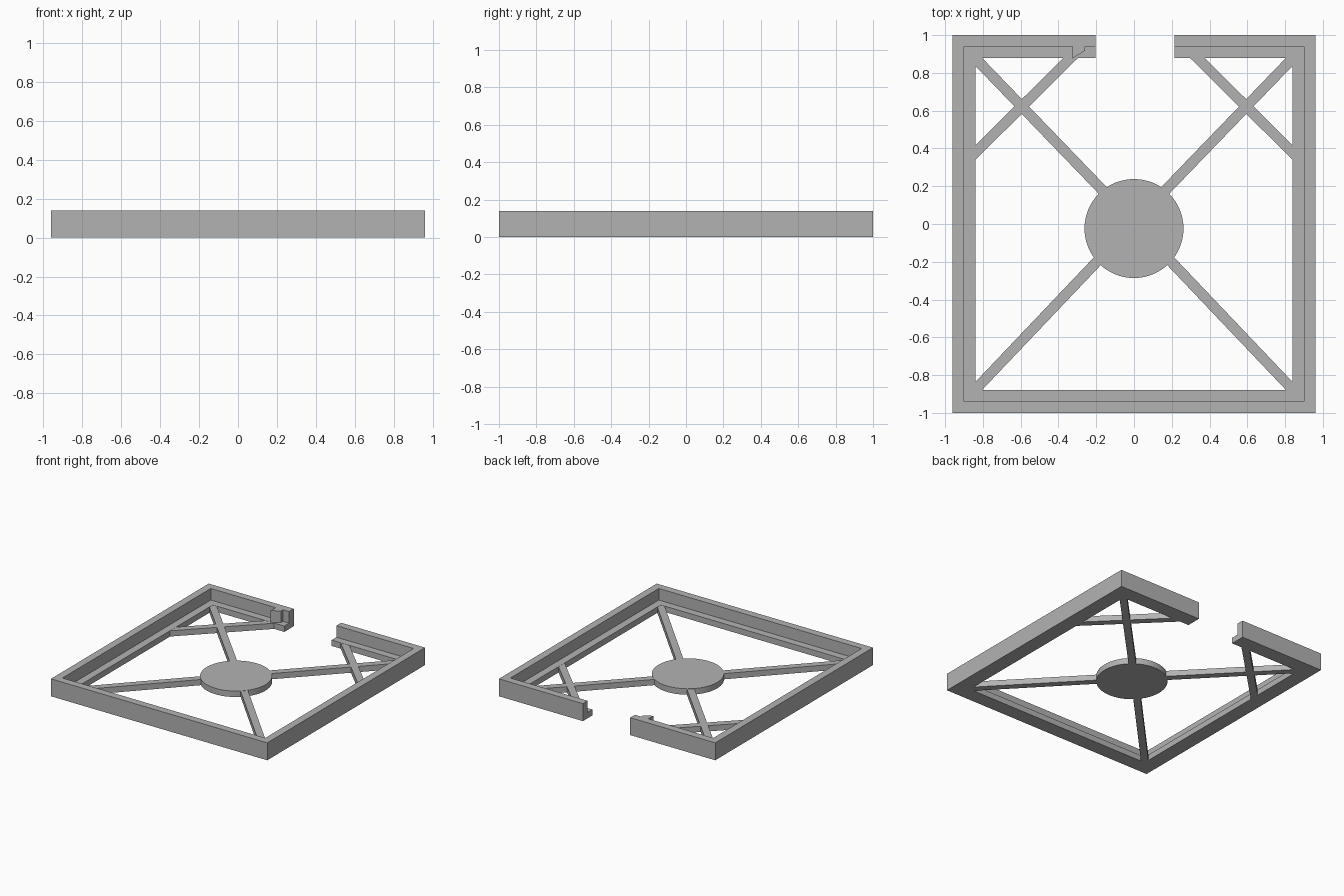
import bpy
import bmesh
from mathutils import Vector

cube = bpy.data.objects.get("Cube")
if cube:
    bpy.data.objects.remove(cube, do_unlink=True)

grey = bpy.data.materials.new("plain grey")
grey.use_nodes = True
colour = (0.45, 0.45, 0.45, 1)
grey.diffuse_color = colour
grey.node_tree.nodes["Principled BSDF"].inputs["Base Color"].default_value = colour

WALL, LEDGE, HEIGHT, FLOOR = 0.06, 0.12, 0.14, 0.047


def finish(name, bm):
    bmesh.ops.recalc_face_normals(bm, faces=bm.faces)
    mesh = bpy.data.meshes.new(name)
    bm.to_mesh(mesh)
    bm.free()
    mesh.materials.append(grey)
    obj = bpy.data.objects.new(name, mesh)
    bpy.context.collection.objects.link(obj)
    return obj


def prism(name, outline, low, high):
    bm = bmesh.new()
    face = bm.faces.new([bm.verts.new((x, y, low)) for x, y in outline])
    top = bmesh.ops.extrude_face_region(bm, geom=[face])["geom"]
    verts = [g for g in top if isinstance(g, bmesh.types.BMVert)]
    bmesh.ops.translate(bm, verts=verts, vec=(0, 0, high - low))
    return finish(name, bm)


def bar(name, start, end, width=0.055):
    a, b = Vector(start), Vector(end)
    d = (b - a).normalized()
    side = Vector((-d.y, d.x)) * width / 2
    return prism(name, [a - side, b - side, b + side, a + side], 0, FLOOR - 0.001)


# Open frame: stepped profile swept round mitred corners
profile = [(0, 0), (LEDGE, 0), (LEDGE, FLOOR), (WALL, FLOOR), (WALL, HEIGHT), (0, HEIGHT)]
# Each station is an outer point and its inward direction
stations = [(-0.205, 1, 0, -1), (-0.96, 1, 1, -1), (-0.96, -1, 1, 1),
            (0.96, -1, -1, 1), (0.96, 1, -1, -1), (0.215, 1, 0, -1)]
bm = bmesh.new()
rings = [[bm.verts.new((x + ix * d, y + iy * d, z)) for d, z in profile]
         for x, y, ix, iy in stations]
for r, s in zip(rings, rings[1:]):
    for i in range(len(profile)):
        j = (i + 1) % len(profile)
        bm.faces.new((r[i], r[j], s[j], s[i]))
bm.faces.new(rings[0])
bm.faces.new(rings[-1])
finish("frame", bm)

# Catch beside the gap
prism("gap_catch", [(-0.325, 0.95), (-0.325, 0.877), (-0.26, 0.917), (-0.26, 0.95)],
      FLOOR - 0.005, HEIGHT)

# Diagonal arms and short corner braces
for sx, side in ((-1, "right"), (1, "left")):
    for sy, end in ((-1, "front"), (1, "back")):
        bar(f"{end}_{side}_arm", (sx * 0.08, sy * 0.083 + 0.006), (sx * 0.87, sy * 0.908))
    bar(f"{side}_brace", (sx * 0.87, 0.348), (sx * 0.298, 0.916))

# Central disc
bm = bmesh.new()
bmesh.ops.create_cone(bm, cap_ends=True, segments=64, radius1=0.262, radius2=0.262, depth=0.048)
bmesh.ops.translate(bm, verts=bm.verts, vec=(0, -0.024, 0.024))
disc = finish("centre_disc", bm)
bpy.ops.object.select_all(action="DESELECT")
disc.select_set(True)
bpy.context.view_layer.objects.active = disc
bpy.ops.object.shade_smooth_by_angle()
